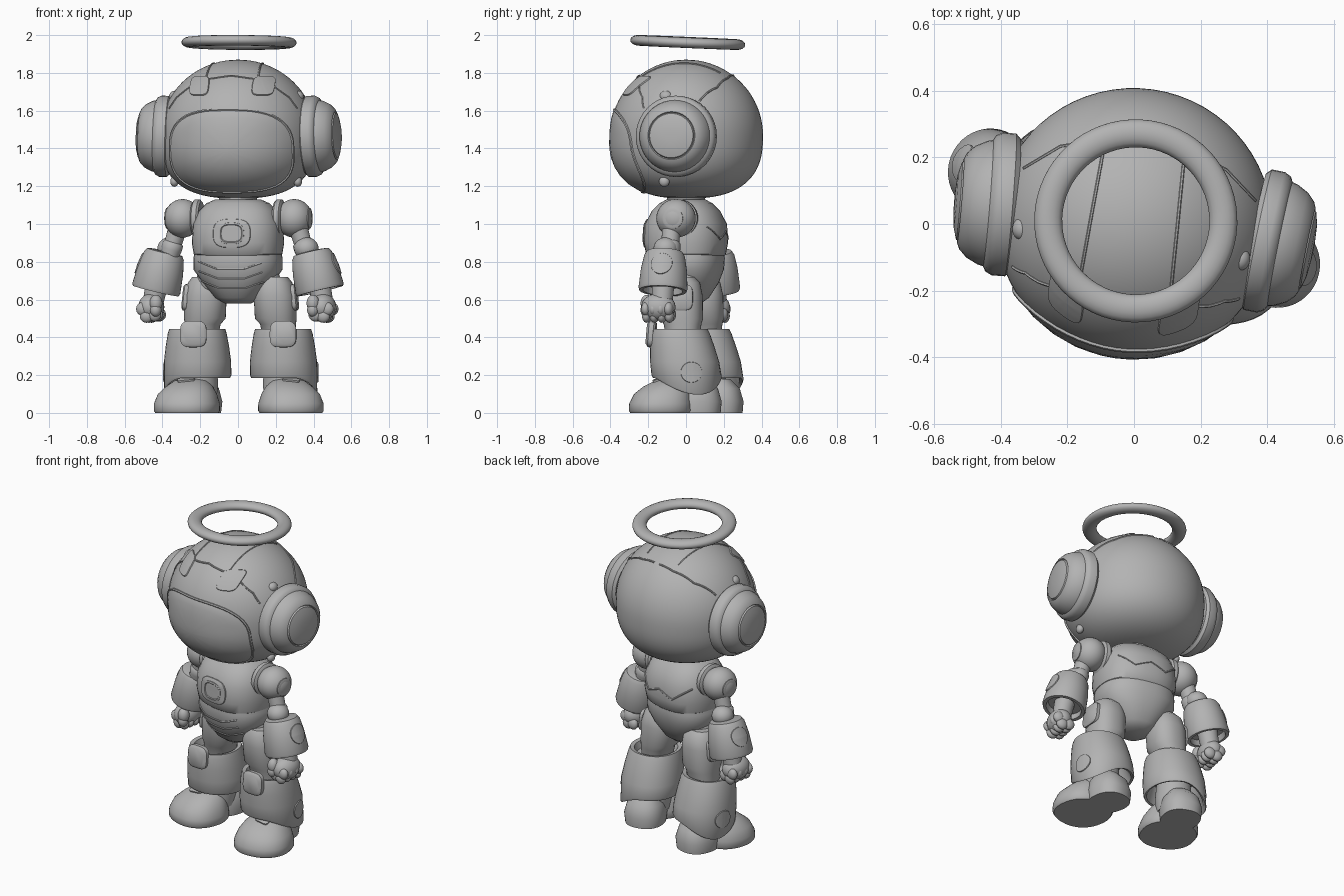
import bpy, bmesh
from math import sin, cos, pi, radians
from mathutils import Matrix, Vector
from mathutils.bvhtree import BVHTree

cube = bpy.data.objects.get("Cube")
if cube:
    bpy.data.objects.remove(cube)
grey = bpy.data.materials.new("plain_grey")
grey.use_nodes = True
grey.diffuse_color = (0.45, 0.45, 0.45, 1)
grey.node_tree.nodes["Principled BSDF"].inputs["Base Color"].default_value = grey.diffuse_color
move = Matrix.Translation
pose = {}

def set_pose(yaw, left=(0, 0, 0), right=(0, 0, 0), pivot=(0, 0, 0)):
    """Turn for the following parts; each side may swing about its own pivot."""
    spin = Matrix.Rotation(radians(yaw), 4, 'Z')
    x, y, z = pivot
    pose[""] = spin
    pose["left_"] = move(left) @ spin @ move((-x, -y, -z))
    pose["right_"] = move(right) @ spin @ move((x, -y, -z)) @ Matrix.Scale(-1, 4, (1, 0, 0))

def make(name, bm, pair=False):
    """Make one object, or a mirrored left and right pair, from a bmesh."""
    bmesh.ops.recalc_face_normals(bm, faces=bm.faces)
    tree = BVHTree.FromBMesh(bm)
    for side in (("left_", "right_") if pair else ("",)):
        me = bpy.data.meshes.new(side + name)
        bm.to_mesh(me)
        me.transform(pose[side])
        if side == "right_":
            me.flip_normals()
        me.materials.append(grey)
        me.shade_smooth()
        me.set_sharp_from_angle(angle=radians(40))
        bpy.context.collection.objects.link(bpy.data.objects.new(side + name, me))
    bm.free()
    return tree

def oval(cx, cy, w, h, power=2, n=40):
    """Points of a superellipse, from circle to rounded rectangle."""
    pts = []
    for i in range(n):
        c, s = cos(2 * pi * i / n), sin(2 * pi * i / n)
        r = (abs(c) ** power + abs(s) ** power) ** (-1 / power)
        pts.append((cx + w * c * r, cy + h * s * r))
    return pts

def bridge(bm, rings):
    for a, b in zip(rings, rings[1:]):
        for i in range(len(a)):
            j = (i + 1) % len(a)
            bm.faces.new((a[i], a[j], b[j], b[i]))

def loft(name, sections, pair=True, power=2, at=None, warp=None):
    """Skin sections (x, y, z, rx, ry) and cap both ends."""
    bm = bmesh.new()
    rings = [[bm.verts.new((px, py, z)) for px, py in oval(x, y, rx, ry, power)]
             for x, y, z, rx, ry in sections]
    bridge(bm, rings)
    bm.faces.new(rings[0])
    bm.faces.new(rings[-1])
    if at:
        bm.transform(at)
    if warp:
        for v in bm.verts:
            warp(v.co)
    return make(name, bm, pair)

def lathe(name, profile, at, axis, pair=True, power=2):
    frame = move(at) @ Vector(axis).to_track_quat('Z', 'Y').to_matrix().to_4x4()
    return loft(name, [(0, 0, z, r, r) for r, z in profile], pair, power, frame)

def ball(name, at, radii):
    bm = bmesh.new()
    bmesh.ops.create_uvsphere(bm, u_segments=28, v_segments=16, radius=1)
    bm.transform(move(at) @ Matrix.Diagonal((*radii, 1)))
    make(name, bm, True)

VIEWS = {"front": lambda a, b: ((a, -2, b), (0, 1, 0)), "back": lambda a, b: ((a, 2, b), (0, -1, 0)),
         "top": lambda a, b: ((a, b, 4), (0, 0, -1)), "side": lambda a, b: ((2, a, b), (-1, 0, 0))}

def project(tree, a, b, view, lift):
    o, d = map(Vector, VIEWS[view](a, b))
    hit, normal = tree.ray_cast(o, d)[:2]
    if hit is None:
        hit, normal = tree.find_nearest(o + 2 * d)[:2]
    return hit + normal * lift

def plate(name, tree, outline, view="front", lift=0.009, pair=False):
    """Thin raised panel that hugs a surface."""
    bm = bmesh.new()
    mid = sum(map(Vector, outline), Vector((0, 0))) / len(outline)
    rings = []
    for k, h in [(1, -0.01), (1, lift / 2)] + [(s, lift) for s in (0.97, 0.8, 0.6, 0.4, 0.2, 0.05)]:
        spots = [mid.lerp(Vector(p), k) for p in outline]
        rings.append([bm.verts.new(project(tree, p.x, p.y, view, h)) for p in spots])
    bridge(bm, rings)
    bm.faces.new(rings[-1])
    make(name, bm, pair)

def seam(name, tree, path, view="front", radius=0.005, closed=False, pair=False):
    """Slim bead following a path on a surface."""
    pts = [Vector(p) for p in path] + ([Vector(path[0])] if closed else [])
    fine = [a.lerp(b, t / 6) for a, b in zip(pts, pts[1:]) for t in range(6)]
    cu = bpy.data.curves.new(name, 'CURVE')
    cu.dimensions, cu.bevel_depth, cu.bevel_resolution = '3D', radius, 1
    sp = cu.splines.new('POLY')
    sp.points.add(len(fine) - 1)
    for p, q in zip(sp.points, fine):
        p.co = (*project(tree, q.x, q.y, view, 0.001), 1)
    sp.use_cyclic_u = closed
    ob = bpy.data.objects.new(name, cu)
    me = bpy.data.meshes.new_from_object(ob)
    bm = bmesh.new()
    bm.from_mesh(me)
    bpy.data.objects.remove(ob)
    bpy.data.meshes.remove(me)
    make(name, bm, pair)

# Torso
set_pose(-12)
core = [(0.58, 0.07, 0.08), (0.61, 0.12, 0.12), (0.69, 0.185, 0.17), (0.76, 0.235, 0.195),
        (0.82, 0.234, 0.2), (0.88, 0.22, 0.19)]
pelvis = loft("pelvis", [(0, 0, z, a, b) for z, a, b in core], False, 2.4)
shell = [(0.82, 0.2, 0.185), (0.84, 0.232, 0.206), (0.9, 0.242, 0.217), (1, 0.235, 0.212),
         (1.07, 0.205, 0.175), (1.11, 0.165, 0.135), (1.13, 0.12, 0.1)]
chest = loft("chest", [(0, 0, z, a, b) for z, a, b in shell], False, 2.4)
lathe("neck", [(0.11, 0), (0.115, 0.03), (0.1, 0.04), (0.1, 0.1)], (0, 0, 1.09), (0, 0, 1), False)
plate("chest_plate", chest, oval(0.01, 0.95, 0.1, 0.075, 3), lift=0.006)
seam("chest_ring", chest, oval(0.01, 0.95, 0.06, 0.05, 3, 20), radius=0.009, closed=True)
for i in range(3):
    z = 0.8 - i * 0.05
    seam(f"belly_seam_{i}", pelvis, [(-0.18, z), (-0.07, z - 0.04), (0.07, z - 0.04), (0.18, z)])
seam("back_seam", chest, [(-0.2, 1), (-0.1, 0.92), (0, 0.96), (0.1, 0.92), (0.2, 1)], "back")

# Upper arms
ball("shoulder", (0.302, 0.01, 1.03), (0.097, 0.105, 0.102))
lathe("shoulder_cup", [(0.09, 0), (0.1, 0.01), (0.1, 0.035), (0.085, 0.045)], (0.2, 0.01, 1.03), (1, 0, 0))
lathe("shoulder_cap", [(0.055, 0), (0.055, 0.018), (0.045, 0.022)], (0.37, 0.01, 1.03), (1, 0, 0))
set_pose(-12, (0, -0.01, 0), (0, 0.03, 0))
lathe("upper_arm", [(0.05, 0), (0.047, 0.1), (0.055, 0.11), (0.055, 0.14), (0.045, 0.2)],
      (0.32, 0, 1), (0.3, 0, -1))

# Forearms, one swung ahead and one behind
set_pose(-12, (0, -0.03, 0), (0, 0.065, 0))
ball("elbow", (0.37, 0, 0.87), (0.065, 0.065, 0.06))
cuff = lathe("gauntlet", [(0.07, 0), (0.095, 0.004), (0.108, 0.025), (0.122, 0.1), (0.13, 0.2),
                          (0.125, 0.215), (0.105, 0.215), (0.1, 0.18)], (0.395, 0, 0.855), (0.24, 0, -1))
plate("gauntlet_disc", cuff, oval(0.01, 0.79, 0.055, 0.055), "side", 0.006, True)
lathe("wrist", [(0.06, 0), (0.055, 0.09)], (0.44, 0, 0.68), (0.2, 0, -1))
ball("palm", (0.465, -0.02, 0.56), (0.068, 0.092, 0.072))
for i in range(4):
    y = -0.08 + i * 0.041
    for part, x, z in (("knuckle", 0.498, 0.55), ("finger", 0.478, 0.513), ("fingertip", 0.435, 0.52)):
        ball(f"{part}_{i}", (x, y, z), (0.036, 0.025, 0.036))
ball("thumb", (0.425, -0.09, 0.58), (0.034, 0.034, 0.045))
ball("thumb_tip", (0.425, -0.095, 0.545), (0.03, 0.03, 0.036))

# Legs
set_pose(-12)
ball("hip", (0.145, 0.01, 0.7), (0.08, 0.09, 0.085))
set_pose(-4, (0.24, -0.02, 0), (-0.215, 0.095, 0), (0.24, 0.03, 0))
loft("thigh", [(0.22, 0.03, 0.38, 0.085, 0.085), (0.212, 0.03, 0.47, 0.095, 0.1),
               (0.2, 0.025, 0.5, 0.11, 0.112), (0.196, 0.02, 0.62, 0.112, 0.115),
               (0.19, 0.015, 0.69, 0.098, 0.105), (0.19, 0.01, 0.72, 0.075, 0.08)], power=2.3)
lathe("thigh_plate", [(0.07, 0), (0.07, 0.02), (0.06, 0.028)], (0.288, 0.02, 0.61), (1, 0, 0.1), power=4)

def side_flare(co):
    if co.z < 0.25:
        out = (co.x - 0.24) * 0.94 + (co.y - 0.03) * 0.34
        co.z -= 0.085 * max(0, out / 0.178) ** 2

shin = loft("shin", [(0.24, y, z, r, r + d) for y, z, r, d in (
    (0.04, 0.3, 0.13, 0), (0.053, 0.19, 0.16, 0.006), (0.054, 0.186, 0.172, 0.008),
    (0.053, 0.2, 0.178, 0.008), (0.043, 0.27, 0.178, 0.005), (0.03, 0.35, 0.168, 0.003),
    (0.018, 0.42, 0.156, 0.002), (0.015, 0.445, 0.148, 0), (0.015, 0.44, 0.125, 0),
    (0.02, 0.4, 0.11, 0))], power=2.15, warp=side_flare)
plate("shin_disc", shin, oval(0.09, 0.215, 0.055, 0.055), "side", 0.006, True)
lathe("knee_plate", [(0.06, 0), (0.07, 0.01), (0.07, 0.035), (0.055, 0.047)], (0.25, -0.11, 0.415),
      (0, -1, 0.08), power=3.5)

# Feet, toes turned out
toes_out = move((0.255, 0.04, 0)) @ Matrix.Rotation(radians(13), 4, 'Z')
lathe("ankle", [(0.1, 0), (0.11, 0.08), (0.1, 0.2)], (0.24, 0.04, 0.07), (0, 0, 1))
toe = loft("toe", [(0.005, -0.125, 0, 0.165, 0.16), (0.005, -0.125, 0.012, 0.173, 0.168),
                   (0.005, -0.125, 0.05, 0.172, 0.166), (0.005, -0.115, 0.1, 0.154, 0.15),
                   (0, -0.095, 0.14, 0.122, 0.12), (0, -0.075, 0.17, 0.085, 0.08),
                   (0, -0.06, 0.185, 0.03, 0.03)], power=2.25, at=toes_out)
loft("heel", [(0, 0.075, 0, 0.115, 0.12), (0, 0.075, 0.06, 0.122, 0.125), (0, 0.07, 0.13, 0.105, 0.11),
              (0, 0.06, 0.18, 0.07, 0.07)], power=2.3, at=toes_out)
plate("toe_tab", toe, oval(0.29, -0.09, 0.045, 0.03, 4), "top", 0.009, True)

# Helmet: domed above, squarer below with a forward chin
set_pose(-8)
bm = bmesh.new()
bmesh.ops.create_uvsphere(bm, u_segments=64, v_segments=40, radius=1)
for v in bm.verts:
    x, y, z = v.co
    if z < 0:
        k = max(0, 1 - abs(z) ** 2.6) ** (1 / 2.6) / ((x * x + y * y) ** 0.5 or 1)
        x, y = x * k, y * k
        y += 0.1 * z * max(0, -y) * (0.5 + z)
    v.co = (0.415 * x, y * (0.408 if y > 0 else 0.402), 1.47 + z * (0.4 if z > 0 else 0.335))
helmet = make("helmet", bm)
visor = oval(0, 1.388, 0.327, 0.217, 2.8, 64)
plate("visor", helmet, visor, lift=0.004)
seam("visor_rim", helmet, visor, radius=0.008, closed=True)
plate("brow_tab", helmet, oval(0.17, 1.73, 0.055, 0.05, 4), pair=True, lift=0.007)
seam("brow_seam", helmet, [(-0.14, 1.765), (0, 1.785), (0.14, 1.765)])
seam("temple_seam", helmet, [(0.22, 1.73), (0.3, 1.67), (0.35, 1.6)], pair=True)
seam("crown_seam", helmet, [(0.14, -0.26), (0.13, 0), (0.12, 0.24)], "top", pair=True)
seam("rear_seam", helmet, [(0.35, 0.12), (0.25, 0.2), (0.12, 0.24), (0, 0.25)], "top", pair=True)

# Ear pods
lathe("ear_pod", [(0.2, 0), (0.215, 0.015), (0.215, 0.055), (0.205, 0.075), (0.19, 0.083), (0.186, 0.1),
                  (0.168, 0.135), (0.145, 0.158), (0.127, 0.166), (0.122, 0.16), (0.117, 0.17),
                  (0.08, 0.18), (0.03, 0.184)], (0.36, 0.006, 1.463), (1, -0.06, 0.03))
ball("upper_bolt", (0.33, -0.06, 1.675), (0.03, 0.035, 0.03))
ball("lower_bolt", (0.33, -0.07, 1.225), (0.022, 0.028, 0.028))

# Halo
bm = bmesh.new()
tilt = move((0.004, 0.01, 1.961)) @ Matrix.Rotation(radians(-2.5), 4, 'X')
rings = []
for i in range(64):
    spin = tilt @ Matrix.Rotation(2 * pi * i / 64, 4, 'Z')
    rings.append([bm.verts.new(spin @ Vector((x, 0, z))) for x, z in oval(0.263, 0, 0.042, 0.028, 2, 16)])
bridge(bm, rings + rings[:1])
make("halo", bm)
